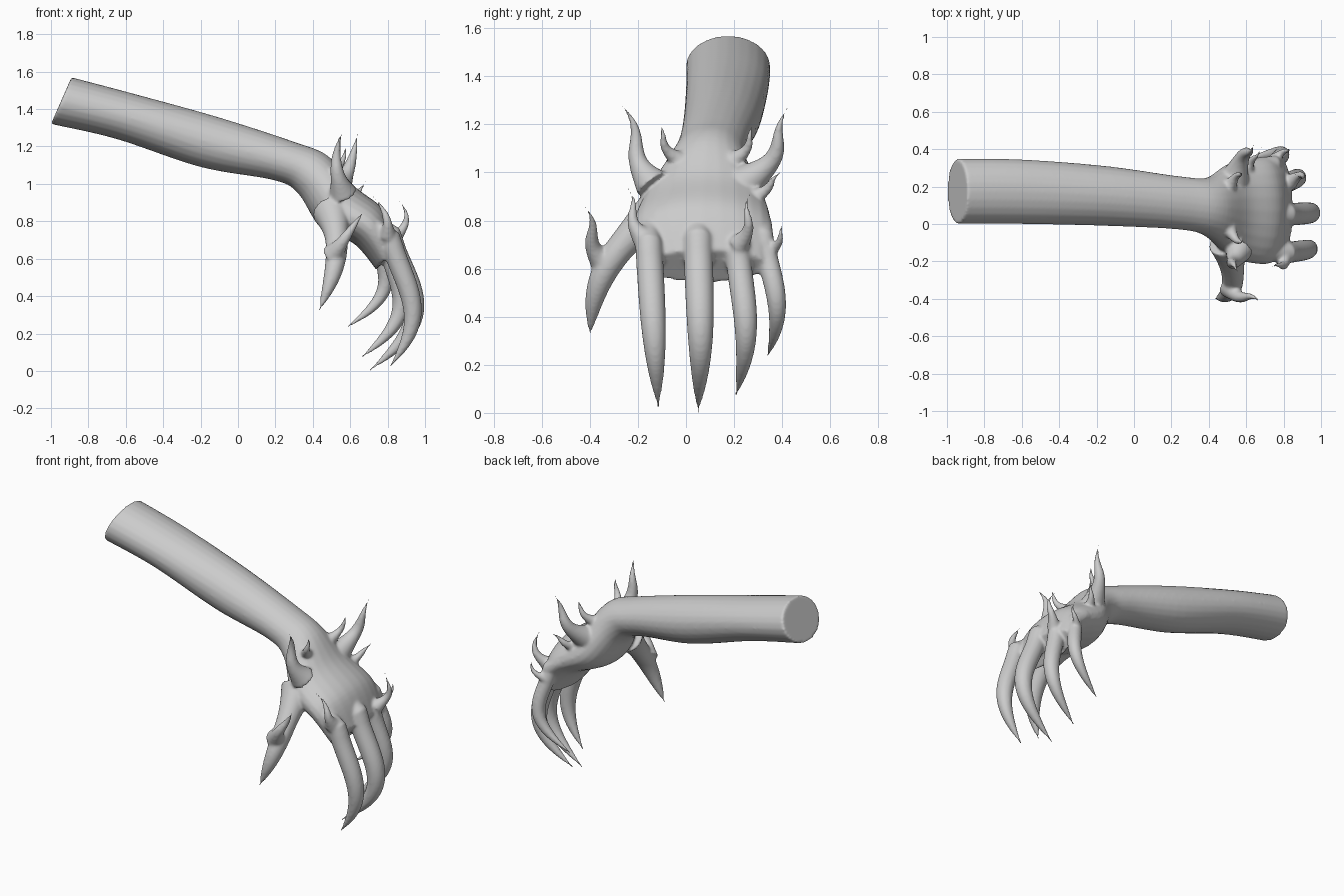
import bpy, bmesh, math
from mathutils import Vector

if "Cube" in bpy.data.objects:
    bpy.data.objects.remove(bpy.data.objects["Cube"])

skin = bpy.data.materials.new("grey_skin")
skin.diffuse_color = (0.6, 0.6, 0.6, 1)
skin.use_nodes = True
skin.node_tree.nodes["Principled BSDF"].inputs["Base Color"].default_value = skin.diffuse_color
SIDES = 24


def resample(keys, steps=7):
    """Catmull-Rom through rows of numbers."""
    out = []
    for i in range(len(keys) - 1):
        p0, p1, p2 = keys[max(i - 1, 0)], keys[i], keys[i + 1]
        p3 = keys[min(i + 2, len(keys) - 1)]
        for s in range(steps):
            t = s / steps
            out.append([0.5 * (2 * b + (c - a) * t + (2 * a - 5 * b + 4 * c - d) * t * t
                               + (3 * b - a - 3 * c + d) * t ** 3)
                        for a, b, c, d in zip(p0, p1, p2, p3)])
    out.append(list(keys[-1]))
    return out


def loft(bm, frames):
    """Closed skin over rings given as (centre, half axis, half axis)."""
    rings = [[bm.verts.new(c + u * math.cos(2 * math.pi * k / SIDES)
                           + v * math.sin(2 * math.pi * k / SIDES))
              for k in range(SIDES)] for c, u, v in frames]
    new = []
    for r0, r1 in zip(rings, rings[1:]):
        for k in range(SIDES):
            j = (k + 1) % SIDES
            new.append(bm.faces.new((r0[k], r0[j], r1[j], r1[k])))
    new += [bm.faces.new(rings[0][::-1]), bm.faces.new(rings[-1])]
    bmesh.ops.recalc_face_normals(bm, faces=new)


def limb(bm, keys):
    """Oval sections: top x, top z, bottom x, bottom z, y min, y max."""
    frames = []
    for xt, zt, xb, zb, y0, y1 in resample(keys):
        frames.append((Vector(((xt + xb) / 2, (y0 + y1) / 2, (zt + zb) / 2)),
                       Vector(((xt - xb) / 2, 0, (zt - zb) / 2)),
                       Vector((0, (y1 - y0) / 2, 0))))
    loft(bm, frames)


def tube(bm, pos, radii):
    """Round tube along a path."""
    prev = (pos[1] - pos[0]).normalized()
    u = prev.orthogonal().normalized()
    frames = []
    for i, p in enumerate(pos):
        d = (pos[min(i + 1, len(pos) - 1)] - pos[max(i - 1, 0)]).normalized()
        u = prev.rotation_difference(d) @ u
        u = (u - d * u.dot(d)).normalized()
        frames.append((p, u * radii[i], d.cross(u) * radii[i]))
        prev = d
    loft(bm, frames)


def horn(bm, base, tip, bow, fat, taper, late=1.0, flare=0.0, curl=0.0, root=None):
    """Bowed, pointed tube; its thickness follows its length."""
    a, b, bow = Vector(base), Vector(tip), Vector((*bow, 0))
    size = (b - a).length
    side = Vector((0, math.copysign(size * curl, b.y - a.y), 0))
    pos, radii = [], []
    for i in range(25):
        t = i / 24
        pos.append(a.lerp(b, t) + bow * math.sin(math.pi * t ** late)
                   + side * math.sin(2 * math.pi * t))
        r = fat * size * (1 - t ** taper) * (1 + flare * max(0, 1 - 3 * t) ** 2)
        radii.append(max(r, 0.005))
    if root:
        pos.insert(0, a + Vector(root))
        radii.insert(0, radii[0] * 0.8)
    tube(bm, pos, radii)


bm = bmesh.new()

# forearm with slanted end, wrist and back of the hand
limb(bm, [(-.89, 1.57, -1, 1.32, 0, .35), (-.55, 1.48, -.65, 1.24, 0, .345),
          (-.1, 1.355, -.2, 1.09, -.01, .31), (.3, 1.225, .19, 1.02, -.03, .255),
          (.48, 1.15, .32, .95, -.07, .25), (.62, .99, .44, .77, -.18, .33),
          (.78, .86, .62, .68, -.215, .355), (.85, .68, .74, .54, -.17, .34)])

# four fingers: knuckle, tip, bow
for base, tip, bow in [((.82, -.155, .7), (.81, -.115, .02), (.12, 0)),
                       ((.82, .05, .72), (.7, .05, 0), (.19, .01)),
                       ((.81, .215, .68), (.65, .205, .065), (.15, .04)),
                       ((.75, .32, .73), (.57, .335, .225), (.135, .05))]:
    horn(bm, base, tip, bow, .083, 3.5, late=1.3, root=(-.09, 0, .07))

# thumb
horn(bm, (.5, -.1, .85), (.432, -.4, .32), (.055, -.09), .1, 3, late=.9, flare=.7)

# spikes: thumb joint, two tall wrist ones, hand edge, three knuckles
spikes = [((.51, -.335, .62), (.68, -.425, .865), (0, -.01)),
          ((.56, -.14, .95), (.56, -.275, 1.29), (-.035, 0)),
          ((.54, .25, .96), (.638, .422, 1.27), (.015, .045)),
          ((.6, .27, .89), (.685, .415, 1.015), (0, .01)),
          ((.8, -.18, .73), (.715, -.243, .94), (.03, -.01)),
          ((.83, .22, .7), (.86, .265, .915), (.055, .015)),
          ((.75, .345, .67), (.82, .412, .8), (.035, .015))]
# mirrored pair of short wrist spikes
for s in (-1, 1):
    spikes.append(((.51, .085 + s * .115, 1.05), (.575, .085 + s * .203, 1.215), (.02, s * .02)))
for base, tip, bow in spikes:
    horn(bm, base, tip, bow, .13, 1.3, flare=.6, curl=.06)

me = bpy.data.meshes.new("clawed_arm")
bm.to_mesh(me)
bm.free()
me.materials.append(skin)
arm = bpy.data.objects.new("clawed_arm", me)
bpy.context.collection.objects.link(arm)

# fuse the parts into one skin and soften the joins
fuse = arm.modifiers.new("fuse", 'REMESH')
fuse.mode = 'VOXEL'
fuse.voxel_size = 0.0085
fuse.use_smooth_shade = True
soft = arm.modifiers.new("soften", 'SMOOTH')
soft.factor = 0.5
soft.iterations = 8
